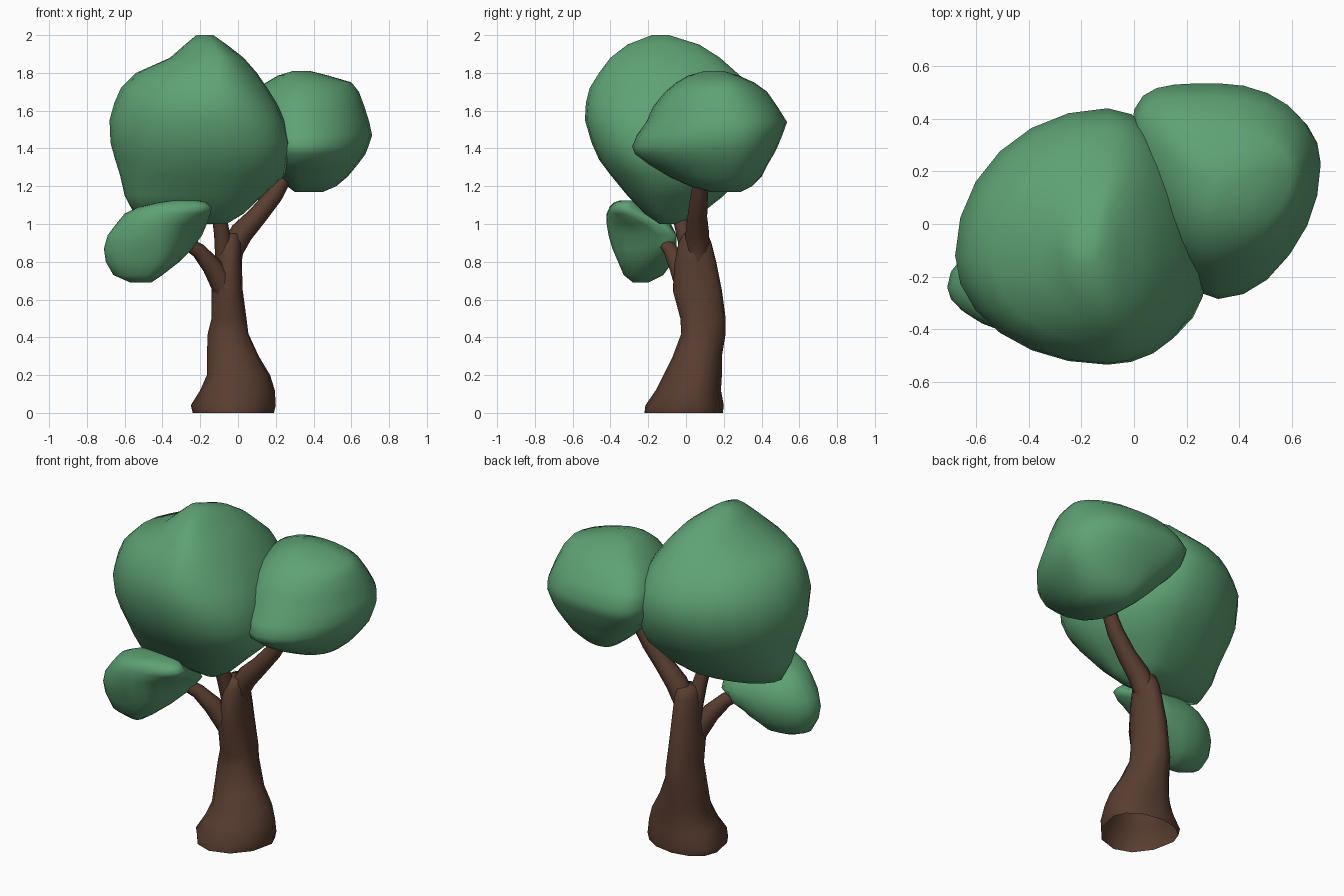
import bpy, bmesh, math
from mathutils import Vector


def material(name, rgb):
    m = bpy.data.materials.new(name)
    m.diffuse_color = (*rgb, 1)
    return m


GREEN = material("leaf green", (0.112, 0.36, 0.175))
BROWN = material("bark brown", (0.10, 0.047, 0.03))


def skin(name, rings, mat, bottom=True):
    """Bridge equal-sized rings of points into a smooth surface."""
    bm = bmesh.new()
    loops = [[bm.verts.new(p) for p in ring] for ring in rings]
    n = len(loops[0])
    for a, b in zip(loops, loops[1:]):
        for i in range(n):
            j = (i + 1) % n
            bm.faces.new((a[i], a[j], b[j], b[i]))
    if bottom:
        bm.faces.new(loops[0][::-1])
    bm.faces.new(loops[-1])
    me = bpy.data.meshes.new(name)
    bm.to_mesh(me)
    bm.free()
    me.materials.append(mat)
    ob = bpy.data.objects.new(name, me)
    bpy.context.collection.objects.link(ob)
    bpy.context.view_layer.objects.active = ob
    ob.select_set(True)
    bpy.ops.object.shade_smooth_by_angle(angle=math.radians(85))
    ob.select_set(False)
    return ob


def stack(name, centre, sections, sides, mat, bottom=True):
    """Sections (z, x0, x1, y0, y1[, left skew, right skew]) of four ellipse quarters.
    A skew slides the left or right tip of the section along y."""
    def middle(c, lo, hi):
        return min(max(c, lo + 0.3 * (hi - lo)), hi - 0.3 * (hi - lo))
    rings = []
    for z, x0, x1, y0, y1, *skew in sections:
        left, right = skew or (0, 0)
        cx, cy = middle(centre[0], x0, x1), middle(centre[1], y0, y1)
        ring = []
        for i in range(sides):
            a = 2 * math.pi * i / sides
            c, s = math.cos(a), math.sin(a)
            y = cy + s * ((y1 - cy) if s > 0 else (cy - y0))
            y += c * c * (right if c > 0 else left)
            ring.append((cx + c * ((x1 - cx) if c > 0 else (cx - x0)),
                         min(max(y, y0), y1), z))
        rings.append(ring)
    return skin(name, rings, mat, bottom)


def branch(name, path, sides=8):
    """Tapered tube through (x, y, z, radius) points."""
    pts = [Vector(p[:3]) for p in path]
    rings = []
    for k, p in enumerate(pts):
        d = (pts[min(k + 1, len(pts) - 1)] - pts[max(k - 1, 0)]).normalized()
        u = Vector((0, 1, 0)).cross(d).normalized()
        v = d.cross(u)
        rings.append([p + path[k][3] * (u * math.cos(2 * math.pi * i / sides)
                                        + v * math.sin(2 * math.pi * i / sides))
                      for i in range(sides)])
    return skin(name, rings, BROWN)


# Trunk with flared foot, open underneath, leaning back in the middle
stack("trunk", (-0.04, 0.05), [
    (0.00, -0.24, 0.19, -0.22, 0.195),
    (0.04, -0.25, 0.20, -0.215, 0.20),
    (0.12, -0.20, 0.195, -0.16, 0.185),
    (0.20, -0.165, 0.17, -0.12, 0.19),
    (0.30, -0.165, 0.11, -0.07, 0.19),
    (0.42, -0.16, 0.055, -0.025, 0.21),
    (0.50, -0.14, 0.045, -0.03, 0.21),
    (0.65, -0.14, 0.025, -0.07, 0.19),
    (0.80, -0.12, 0.02, -0.06, 0.16),
    (0.90, -0.11, 0.02, -0.04, 0.135),
    (0.95, -0.09, 0.015, -0.01, 0.115)], 12, BROWN, bottom=False)

# Branches reaching into the three crowns
branch("right_branch", [(-0.045, 0.065, 0.74, 0.055), (-0.035, 0.06, 0.86, 0.064),
                        (0.02, 0.06, 0.955, 0.062), (0.10, 0.06, 1.04, 0.052),
                        (0.19, 0.07, 1.15, 0.046), (0.28, 0.09, 1.30, 0.035)])
branch("middle_branch", [(-0.07, 0.03, 0.80, 0.05), (-0.085, -0.01, 0.95, 0.042),
                         (-0.11, -0.05, 1.10, 0.036)])
branch("left_branch", [(-0.07, 0.01, 0.66, 0.065), (-0.14, -0.04, 0.78, 0.052),
                       (-0.21, -0.08, 0.86, 0.04), (-0.32, -0.14, 0.93, 0.03)])

# Large main crown
stack("main_crown", (-0.10, -0.12), [
    (1.00, -0.17, -0.06, -0.14, -0.02),
    (1.055, -0.55, 0.03, -0.22, 0.08),
    (1.15, -0.60, 0.13, -0.31, 0.20),
    (1.26, -0.625, 0.25, -0.40, 0.31),
    (1.34, -0.65, 0.265, -0.46, 0.37, 0, -0.04),
    (1.43, -0.675, 0.275, -0.50, 0.41, 0, -0.06),
    (1.55, -0.68, 0.245, -0.535, 0.44, 0, -0.05),
    (1.64, -0.655, 0.205, -0.53, 0.41, 0, -0.03),
    (1.72, -0.62, 0.155, -0.51, 0.36),
    (1.80, -0.54, 0.10, -0.46, 0.27),
    (1.88, -0.36, 0.03, -0.40, 0.18),
    (1.95, -0.28, -0.06, -0.31, 0.07),
    (2.00, -0.22, -0.13, -0.18, -0.09)], 24, GREEN)

# Right crown, pointed toward the front and the inner back
stack("right_crown", (0.32, 0.2), [
    (1.17, 0.30, 0.45, 0.13, 0.29),
    (1.20, 0.26, 0.52, 0.02, 0.35),
    (1.25, 0.20, 0.58, -0.09, 0.40, 0.04, 0.02),
    (1.31, 0.14, 0.63, -0.19, 0.43, 0.07, 0.03),
    (1.37, 0.09, 0.675, -0.27, 0.465, 0.10, 0.03),
    (1.41, 0.05, 0.69, -0.285, 0.485, 0.12, 0.03),
    (1.47, 0.01, 0.71, -0.26, 0.51, 0.15, 0.03),
    (1.54, -0.01, 0.695, -0.21, 0.535, 0.16, 0.03),
    (1.62, 0.01, 0.67, -0.175, 0.485, 0.14, 0.02),
    (1.70, 0.07, 0.64, -0.11, 0.43, 0.10, 0),
    (1.75, 0.15, 0.60, -0.05, 0.36, 0.05, 0),
    (1.785, 0.21, 0.48, 0.01, 0.28),
    (1.81, 0.29, 0.38, 0.10, 0.20)], 24, GREEN)

# Small low crown on the left, with a tip toward the branch
stack("left_crown", (-0.42, -0.24), [
    (0.69, -0.57, -0.46, -0.28, -0.20),
    (0.73, -0.66, -0.40, -0.33, -0.12),
    (0.80, -0.70, -0.31, -0.36, -0.07, 0, 0.05),
    (0.87, -0.71, -0.24, -0.39, -0.05, 0, 0.12),
    (0.94, -0.69, -0.19, -0.41, -0.05, 0, 0.16),
    (1.00, -0.645, -0.165, -0.42, -0.08, 0, 0.08),
    (1.055, -0.60, -0.145, -0.42, -0.13, 0, -0.04),
    (1.09, -0.53, -0.14, -0.405, -0.18, 0, -0.07),
    (1.115, -0.42, -0.17, -0.38, -0.23, 0, -0.03),
    (1.125, -0.35, -0.22, -0.35, -0.27)], 20, GREEN)
